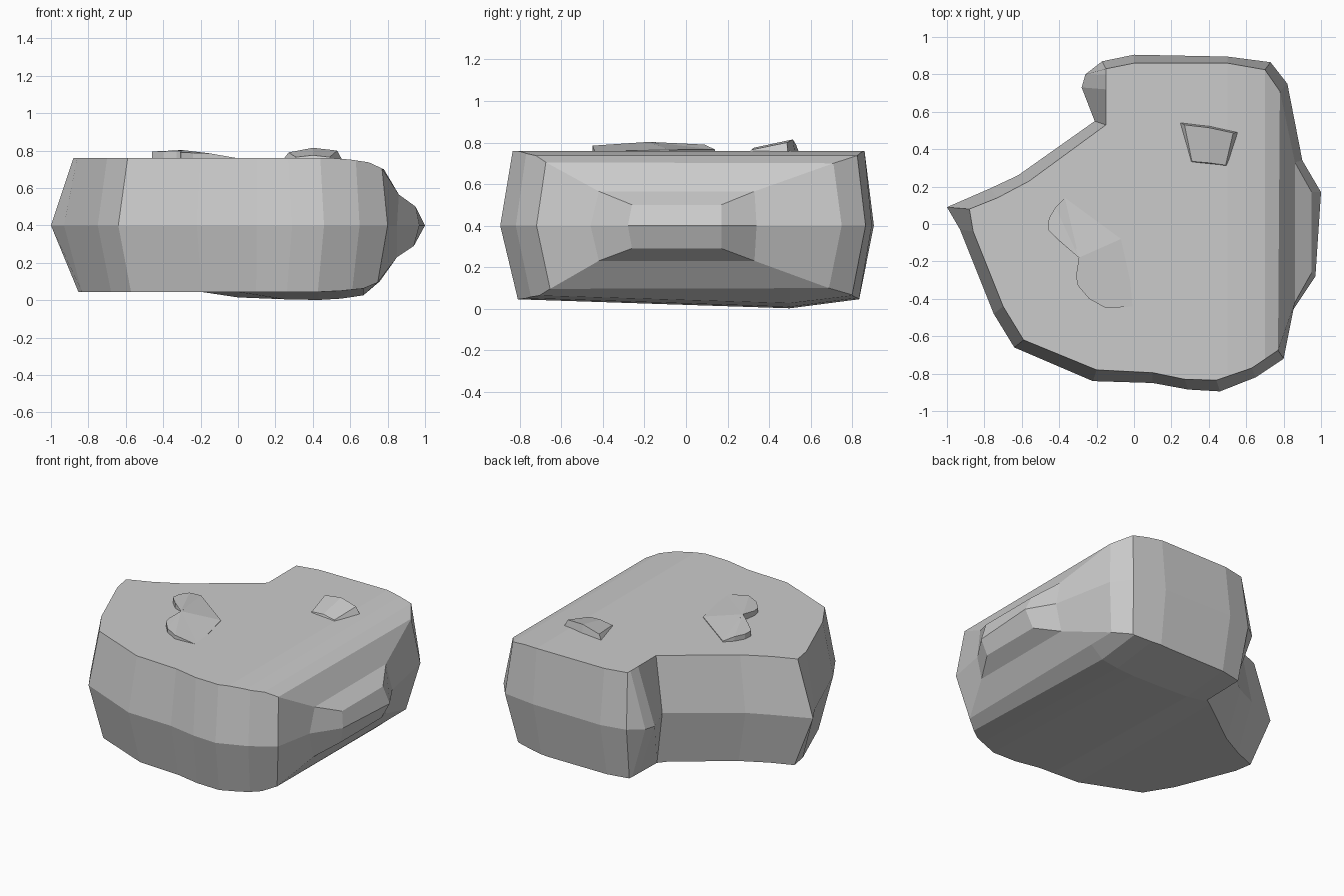
import bpy, bmesh

if "Cube" in bpy.data.objects:
    bpy.data.objects.remove(bpy.data.objects["Cube"])


def interp(v, pts):
    """Piecewise linear lookup."""
    if v <= pts[0][0]:
        return pts[0][1]
    for (a, fa), (b, fb) in zip(pts, pts[1:]):
        if v <= b:
            return fa + (fb - fa) * (v - a) / (b - a)
    return pts[-1][1]


def bridge(bm, a, b):
    n = len(a)
    for i in range(n):
        j = (i + 1) % n
        bm.faces.new((a[i], a[j], b[j], b[i]))


def ring(bm, pts):
    return [bm.verts.new(p) for p in pts]


def cut(bm, faces, axis, value):
    """Slice only the given cap faces; returns the resulting pieces."""
    no = [0, 0, 0]
    no[axis] = 1
    geom = set(faces)
    for f in faces:
        geom.update(f.edges)
        geom.update(f.verts)
    res = bmesh.ops.bisect_plane(bm, geom=list(geom), dist=1e-5,
                                 plane_co=[c * value for c in no], plane_no=no)
    return [g for g in res["geom"] if isinstance(g, bmesh.types.BMFace)]


def finish(bm, name):
    bmesh.ops.recalc_face_normals(bm, faces=bm.faces)
    me = bpy.data.meshes.new(name)
    bm.to_mesh(me)
    bm.free()
    ob = bpy.data.objects.new(name, me)
    bpy.context.collection.objects.link(ob)


# Body outline: widest contour at mid height, then the inset top contour
MID = [(-1, .09), (-.93, -.03), (-.75, -.48), (-.64, -.66), (-.22, -.84),
       (.10, -.85), (.29, -.885), (.46, -.895), (.65, -.82), (.80, -.72),
       (.82, .75), (.73, .865), (.5, .895), (0, .905), (-.17, .87),
       (-.26, .80), (-.28, .73), (-.21, .55), (-.62, .26), (-.77, .19)]
TOP = [(-.88, .08), (-.86, -.04), (-.70, -.44), (-.59, -.62), (-.20, -.78),
       (.10, -.795), (.27, -.83), (.44, -.835), (.63, -.77), (.77, -.675),
       (.78, .71), (.70, .825), (.5, .86), (0, .86), (-.15, .83),
       (-.151, .80), (-.151, .72), (-.15, .53), (-.56, .23), (-.73, .14)]
S = .97

bm = bmesh.new()
top = ring(bm, [(x, y, .76) for x, y in TOP])
mid = ring(bm, [(x, y, .40) for x, y in MID])
low = ring(bm, [(x * S, y * S, .045) for x, y in TOP])
bridge(bm, top, mid)
bridge(bm, mid, low)
caps = [bm.faces.new(top)], [bm.faces.new(low)]

# Side bulge: replaces the flat right wall with two nested rings
right = [f for f in bm.faces if len(f.verts) == 4
         and sum(v in (top[9], top[10], mid[9], mid[10], low[9], low[10]) for v in f.verts) == 4]
bmesh.ops.delete(bm, geom=right, context='FACES_ONLY')
wall = [top[9], top[10], mid[10], low[10], low[9], mid[9]]
base = ring(bm, [(.86, -.42, .565), (.86, .33, .565), (.90, .34, .40),
                 (.85, .33, .23), (.85, -.42, .23), (.85, -.46, .40)])
tip = ring(bm, [(.95, -.26, .50), (.95, .17, .50), (1, .17, .40),
                (.94, .17, .29), (.94, -.26, .29), (.97, -.28, .40)])
bridge(bm, wall, base)
bridge(bm, base, tip)
bm.faces.new((tip[0], tip[1], tip[2], tip[5]))
bm.faces.new((tip[5], tip[2], tip[3], tip[4]))

# Curved top and slightly bellied underside
up, down = caps
for x in (.5, .6, .7):
    up = cut(bm, up, 0, x)
for x in (-.2, 0, .25, .43, .55, .67):
    down = cut(bm, down, 0, x)
down = cut(bm, down, 1, .50)
for v in {v for f in up for v in f.verts}:
    v.co.z = interp(v.co.x, [(.5, .76), (.6, .752), (.7, .737), (.78, .70)])
for v in {v for f in down for v in f.verts}:
    x, y = v.co.x, v.co.y
    rim = interp(x, [(.43, .045), (.55, .052), (.67, .066), (.76, .10)])
    dip = interp(x, [(-.2, 0), (0, .03), (.25, .04), (.5, .045), (.67, .04), (.74, 0)])
    v.co.z = rim - dip * interp(y, [(-.82, 0), (.50, 1), (.83, 0)])
finish(bm, "body")

# Two-lobed raised patch, fanned from its inner notch
LOBES = [(-.295, -.18, .803), (-.31, -.28, .792), (-.30, -.33, .79), (-.24, -.40, .788),
         (-.15, -.45, .785), (.01, -.44, .757), (-.07, -.08, .765), (-.37, .14, .766),
         (-.42, .09, .79), (-.455, .03, .793), (-.46, -.03, .795), (-.40, -.09, .796),
         (-.33, -.115, .798), (-.30, -.14, .80)]
bm = bmesh.new()
a = ring(bm, LOBES)
b = ring(bm, [(x, y, .745) for x, y, z in LOBES])
bridge(bm, a, b)
for i in range(1, len(a) - 1):
    bm.faces.new((a[0], a[i], a[i + 1]))
bm.faces.new(b)
finish(bm, "lobed_patch")

# Small wedge-shaped raised patch
bm = bmesh.new()
a = ring(bm, [(.27, .53, .79), (.40, .515, .815), (.53, .487, .80),
              (.49, .315, .765), (.40, .327, .775), (.31, .335, .765)])
b = ring(bm, [(.24, .545, .75), (.40, .525, .75), (.56, .49, .745),
              (.50, .305, .75), (.40, .32, .75), (.30, .33, .75)])
bridge(bm, a, b)
bm.faces.new((a[0], a[1], a[4], a[5]))
bm.faces.new((a[1], a[2], a[3], a[4]))
bm.faces.new(b)
finish(bm, "wedge_patch")
